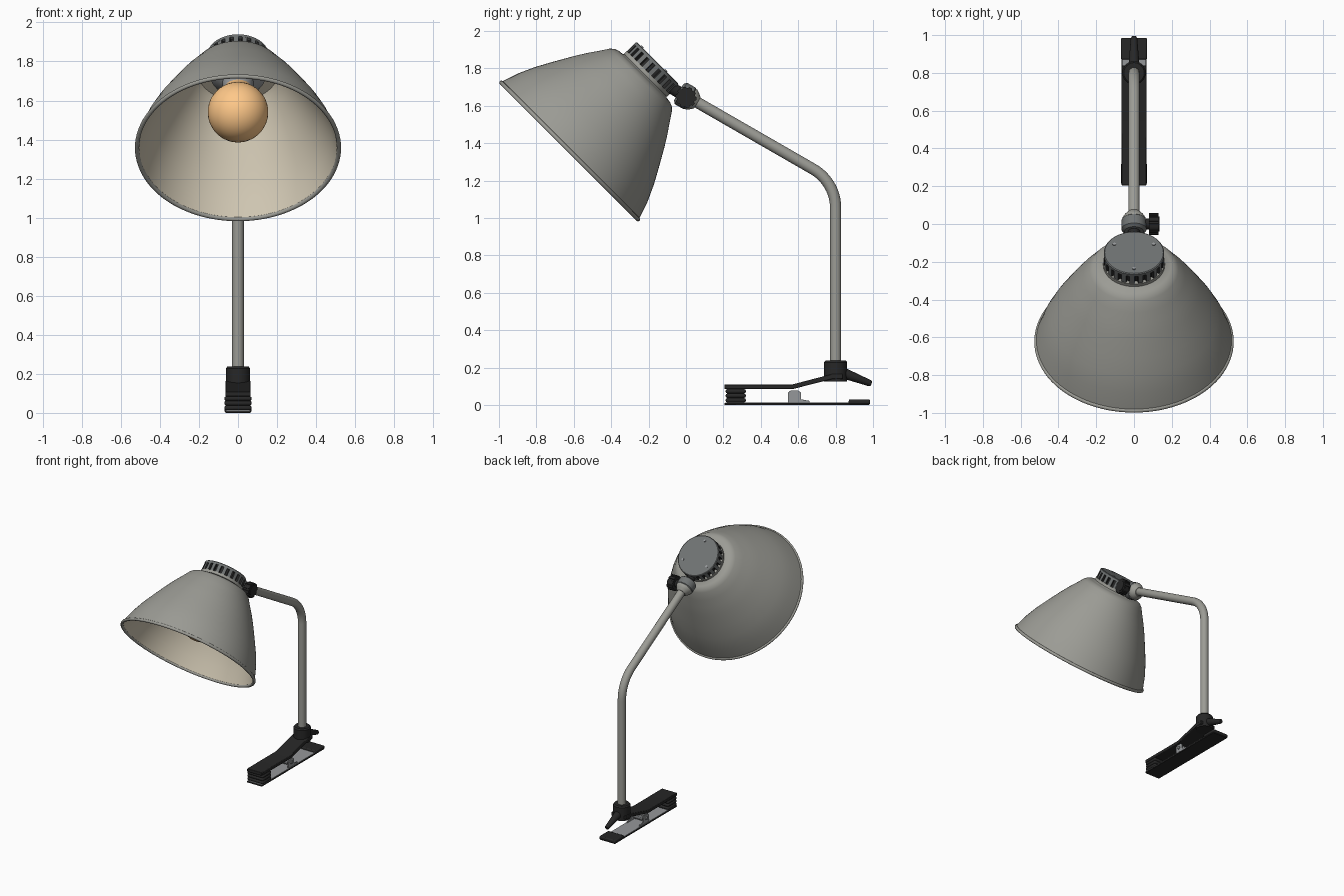
import bpy, bmesh
from math import sin, cos, pi, radians
from mathutils import Matrix, Vector

if "Cube" in bpy.data.objects:
    bpy.data.objects.remove(bpy.data.objects["Cube"])


def mat(name, r, g, b):
    m = bpy.data.materials.new(name)
    m.diffuse_color = (r, g, b, 1)
    m.use_nodes = True
    m.node_tree.nodes["Principled BSDF"].inputs["Base Color"].default_value = m.diffuse_color
    return m


PAINT = mat("grey_paint", 0.33, 0.33, 0.30)
CREAM = mat("cream_lining", 0.62, 0.56, 0.44)
BLACK = mat("black_plastic", 0.02, 0.02, 0.02)
CAP = mat("cap_grey", 0.16, 0.17, 0.17)
STEEL = mat("steel", 0.3, 0.31, 0.32)
GLOW = mat("bulb_glow", 1.0, 0.58, 0.25)


def finish(name, bm, mats, M=Matrix(), angle=35, bevel=0):
    bmesh.ops.remove_doubles(bm, verts=bm.verts, dist=1e-5)
    bmesh.ops.recalc_face_normals(bm, faces=bm.faces)
    me = bpy.data.meshes.new(name)
    bm.to_mesh(me)
    bm.free()
    ob = bpy.data.objects.new(name, me)
    bpy.context.collection.objects.link(ob)
    ob.matrix_world = M
    for m in mats:
        me.materials.append(m)
    if bevel:
        b = ob.modifiers.new("bevel", 'BEVEL')
        b.width, b.segments = bevel, 2
    bpy.ops.object.select_all(action='DESELECT')
    bpy.context.view_layer.objects.active = ob
    ob.select_set(True)
    bpy.ops.object.shade_smooth_by_angle(angle=radians(angle))
    return ob


def lathe(name, prof, mats, M=Matrix(), n=48, split=None):
    """Revolve (radius, height) points; segments from split on use material 1."""
    bm = bmesh.new()
    rings = [[bm.verts.new((r * cos(2 * pi * k / n), r * sin(2 * pi * k / n), h))
              for k in range(n)] for r, h in prof]
    for i in range(len(prof) - 1):
        for k in range(n):
            j = (k + 1) % n
            f = bm.faces.new((rings[i][k], rings[i][j], rings[i + 1][j], rings[i + 1][k]))
            f.material_index = int(split is not None and i >= split)
    return finish(name, bm, mats, M)


def cyl(name, r, h0, h1, m, M=Matrix(), n=32):
    return lathe(name, [(0, h0), (r, h0), (r, h1), (0, h1)], [m], M, n)


def gear(name, r_out, r_in, n, h0, h1, mats, M):
    """Ribbed disc: n teeth, with material 1 in the gaps."""
    bm = bmesh.new()
    pts = []
    for k in range(n):
        for r, f in ((r_out, 0), (r_out, .55), (r_in, .6), (r_in, .95)):
            a = 2 * pi * (k + f) / n
            pts.append((r * cos(a), r * sin(a)))
    lo, hi = ([bm.verts.new((x, y, h)) for x, y in pts] for h in (h0, h1))
    bm.faces.new(lo)
    bm.faces.new(hi)
    for k in range(len(pts)):
        j = (k + 1) % len(pts)
        bm.faces.new((lo[k], lo[j], hi[j], hi[k])).material_index = int(k % 4 != 0)
    return finish(name, bm, mats, M, 20)


def prism(name, pts, hw, m, bevel=0.004):
    """Side outline (y, z) widened to +-hw in x."""
    bm = bmesh.new()
    a, b = ([bm.verts.new((x, y, z)) for y, z in pts] for x in (-hw, hw))
    bm.faces.new(a)
    bm.faces.new(b)
    for k in range(len(pts)):
        j = (k + 1) % len(pts)
        bm.faces.new((a[k], a[j], b[j], b[k]))
    return finish(name, bm, [m], bevel=bevel)


def box(name, hw, y0, y1, z0, z1, m, bevel=0.004):
    return prism(name, [(y0, z0), (y1, z0), (y1, z1), (y0, z1)], hw, m, bevel)


# Shade frame: origin at the rim centre, local z up the tilted axis
S = Matrix.Translation((0, -0.625, 1.355)) @ Matrix.Rotation(radians(-45), 4, 'X')
outer = [(0, .585), (.15, .585), (.165, .572), (.195, .568), (.216, .56), (.235, .543),
         (.27, .49), (.306, .438), (.345, .375), (.402, .275), (.446, .195),
         (.487, .105), (.518, .012)]
inner = [(r - .01, h - .006) for r, h in reversed(outer[4:])] + [(0, .55)]
lathe("lamp_shade", outer + inner, [PAINT, CREAM], S, 96, len(outer) - 1)
lathe("shade_rim", [(.517 + .011 * cos(2 * pi * k / 12), .004 + .011 * sin(2 * pi * k / 12))
                    for k in range(13)], [PAINT], S, 96)

# Vented cap with three screws
cyl("cap_base", .163, .578, .598, PAINT, S, 64)
gear("cap_vents", .16, .143, 22, .598, .65, [CAP, BLACK], S)
lathe("cap_top", [(0, .65), (.16, .65), (.16, .666), (.155, .67), (0, .67)], [CAP], S, 64)
for k in range(3):
    a = -pi / 2 + k * 2 * pi / 3
    cyl("cap_screw", .009, .665, .675, STEEL,
        S @ Matrix.Translation((.12 * cos(a), .12 * sin(a), 0)), 16)

# Bulb and socket
bulb = [(.155 * sin(t), .262 - .155 * cos(t)) for t in [k * pi * .77 / 18 for k in range(19)]]
lathe("bulb", bulb + [(.082, .405), (.068, .44), (0, .44)], [GLOW], S)
lathe("bulb_socket", [(0, .415), (.074, .415), (.08, .47), (.14, .52), (.14, .56), (0, .56)],
      [STEEL], S)

# Swivel joint in line with the arm, with a knob on the right
J = Matrix.Translation((0, 0, 1.65)) @ Matrix.Rotation(radians(-120), 4, 'X')
lathe("joint_collar", [(0, -.045), (.05, -.045), (.066, -.032), (.066, .022), (.06, .028), (0, .028)],
      [CAP], J)
lathe("joint_cone", [(0, .02), (.061, .02), (.061, .034), (.05, .052), (.034, .07), (0, .07)],
      [PAINT], J)
lathe("joint_neck", [(0, -.13), (.032, -.13), (.032, -.03), (0, -.03)], [BLACK], J)
K = Matrix.Translation((0, 0, 1.645)) @ Matrix.Rotation(radians(90), 4, 'Y')
cyl("knob_stem", .028, .03, .09, BLACK, K)
gear("knob", .057, .05, 10, .08, .13, [BLACK, BLACK], K)
cyl("knob_face", .04, .125, .134, BLACK, K)

# Bent tube arm
R, T = .24, .139
path = [Vector((0, .03, 1.635))]
for k in range(13):
    a = radians(60 - 60 * k / 12)
    path.append(Vector((0, .8 - R + R * cos(a), 1.192 - T + R * sin(a))))
path.append(Vector((0, .8, .15)))
bm = bmesh.new()
prev = None
for i, p in enumerate(path):
    d = (path[min(i + 1, len(path) - 1)] - path[max(i - 1, 0)]).normalized()
    side = Vector((0, -d.z, d.y))
    ring = [bm.verts.new(p + .03 * (cos(2 * pi * k / 24) * Vector((1, 0, 0)) + sin(2 * pi * k / 24) * side))
            for k in range(24)]
    if prev:
        for k in range(24):
            j = (k + 1) % 24
            bm.faces.new((prev[k], prev[j], ring[j], ring[k]))
    else:
        bm.faces.new(ring)
    prev = ring
bm.faces.new(prev)
finish("arm_tube", bm, [PAINT])

# Clip: upper jaw, arm holder and thumb lever
prism("upper_jaw", [(.205, .085), (.57, .085), (.78, .138), (.84, .138), (.84, .165),
                    (.78, .165), (.57, .11), (.205, .11)], .065, BLACK)
H = Matrix.Translation((0, .8, 0))
lathe("arm_holder", [(0, .125), (.062, .125), (.062, .228), (.054, .238), (0, .238)], [BLACK], H)
L = Matrix.Translation((0, .83, .175)) @ Matrix.Rotation(radians(-111), 4, 'X')
lathe("thumb_lever", [(0, 0), (.03, 0), (.017, .165), (.012, .173), (0, .173)], [BLACK], L, 24)

# Clip: lower jaw with end grip
box("lower_jaw", .065, .205, .98, 0, .01, BLACK, .002)
box("lower_jaw_lining", .062, .21, .975, .009, .014, STEEL, 0)
box("end_grip", .07, .87, .985, .004, .03, BLACK, .008)

# Ribbed rubber grips between the jaws
for k in range(3):
    z = .014 + .024 * k
    box("rubber_rib", .07, .212, .32, z, z + .023, BLACK, .009)
box("rubber_core", .06, .222, .31, .012, .088, BLACK, 0)

# Pivot brackets and spring coil
for s in (-1, 1):
    ob = prism("pivot_bracket", [(.545, .012), (.66, .012), (.66, .022), (.615, .03), (.615, .065),
                                 (.6, .078), (.56, .078), (.545, .065)], .004, STEEL, .001)
    ob.location.x = s * .055
P = Matrix.Translation((0, .58, .05)) @ Matrix.Rotation(radians(90), 4, 'Y')
cyl("pivot_pin", .013, -.067, .067, STEEL, P, 20)
coil = [(0, -.045)]
for k in range(8):
    x = -.045 + k * .01125
    coil += [(.018, x), (.026, x + .0056)]
lathe("spring_coil", coil + [(.018, .045), (0, .045)], [STEEL], P, 24)
